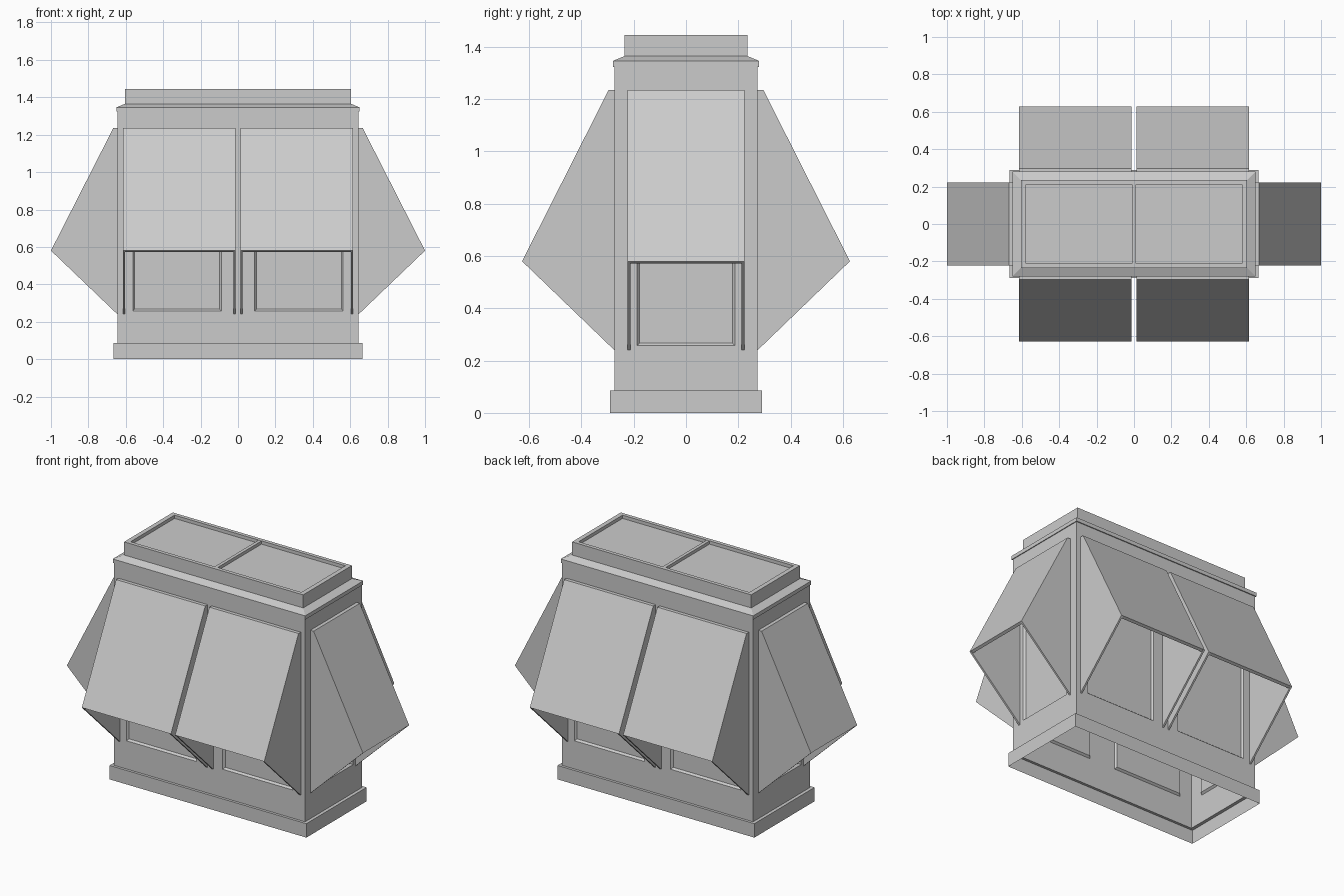
import bpy, bmesh, math
from mathutils import Matrix, Vector

if "Cube" in bpy.data.objects:
    bpy.data.objects.remove(bpy.data.objects["Cube"])


def finish(bm, name):
    mesh = bpy.data.meshes.new(name)
    bm.to_mesh(mesh)
    bm.free()
    obj = bpy.data.objects.new(name, mesh)
    bpy.context.collection.objects.link(obj)
    return obj


# Body shell: rectangular rings (half x, half y, z), open underneath
RINGS = [(.665, .29, 0), (.665, .29, .085), (.645, .274, .085), (.645, .274, 1.323),
         (.65, .28, 1.323), (.65, .28, 1.346), (.605, .235, 1.365),
         (.605, .235, 1.445), (.577, .212, 1.445), (.577, .212, 1.425)]
W_LOW, W_TOP = .257, 1.16

bm = bmesh.new()
loops = [[bm.verts.new((sx * x, sy * y, z)) for sx, sy in ((-1, -1), (1, -1), (1, 1), (-1, 1))]
         for x, y, z in RINGS]
for a, b in zip(loops, loops[1:]):
    for i in range(4):
        j = (i + 1) % 4
        bm.faces.new((a[i], a[j], b[j], b[i]))
bm.faces.new(loops[-1])
bm.normal_update()


def walls():
    return [f for f in bm.faces if abs(f.normal.z) < .1 and .085 < f.calc_center_median().z < 1.32]


def cut(co, no, axis):
    faces = [f for f in walls() if axis == 2 or abs(f.normal[axis]) < .1]
    geom = faces + list({e for f in faces for e in f.edges}) + list({v for f in faces for v in f.verts})
    bmesh.ops.bisect_plane(bm, geom=geom, plane_co=co, plane_no=no, dist=1e-5)
    bm.normal_update()


# Recessed windows cut into the walls
for z in (W_LOW, W_TOP):
    cut((0, 0, z), (0, 0, 1), 2)
for x in (-.562, -.088, .088, .562):
    cut((x, 0, 0), (1, 0, 0), 0)
for y in (-.187, .187):
    cut((0, y, 0), (0, 1, 0), 1)
panes = []
for f in walls():
    c = f.calc_center_median()
    on_long = abs(f.normal.y) > .9 and .088 < abs(c.x) < .562
    on_end = abs(f.normal.x) > .9 and abs(c.y) < .187
    if W_LOW < c.z < W_TOP and (on_long or on_end):
        panes.append(f)
bmesh.ops.inset_individual(bm, faces=panes, thickness=.014, depth=-.012)
finish(bm, "body_shell")

# Bar across the roof tray
bm = bmesh.new()
bmesh.ops.create_cube(bm, size=1, matrix=Matrix.Translation((0, 0, 1.434)) @ Matrix.Diagonal((.02, .426, .02, 1)))
finish(bm, "roof_bar")


def prism(bm, profile, x0, x1):
    ends = [[bm.verts.new((x, -d, z)) for d, z in profile] for x in (x0, x1)]
    n = len(profile)
    bm.faces.new(ends[0])
    bm.faces.new(ends[1][::-1])
    for i in range(n):
        j = (i + 1) % n
        bm.faces.new((ends[0][j], ends[0][i], ends[1][i], ends[1][j]))


def awning(name, width, reach, wall, shift, angle):
    """Sloping hood with two triangular cheeks, open below, facing -y before turning."""
    bm = bmesh.new()
    h, t = width / 2, .011
    prism(bm, [(0, 1.235), (.022, 1.235), (reach, .58), (reach - .016, .572)], -h + t, h - t)
    cheek = [(0, 1.235), (.022, 1.235), (reach, .58), (0, .24)]
    prism(bm, cheek, -h, -h + t)
    prism(bm, cheek, h - t, h)
    bmesh.ops.recalc_face_normals(bm, faces=bm.faces)
    obj = finish(bm, name)
    obj.matrix_world = Matrix.Rotation(angle, 4, 'Z') @ Matrix.Translation((shift, -wall, 0))


# Two hoods on each long side, one on each end
for side, angle in (("front", 0), ("back", math.pi)):
    for i, s in enumerate((-.315, .315)):
        awning(f"{side}_awning_{i + 1}", .602, .353, .274, s, angle)
awning("right_awning", .446, .355, .645, 0, math.pi / 2)
awning("left_awning", .446, .355, .645, 0, -math.pi / 2)
